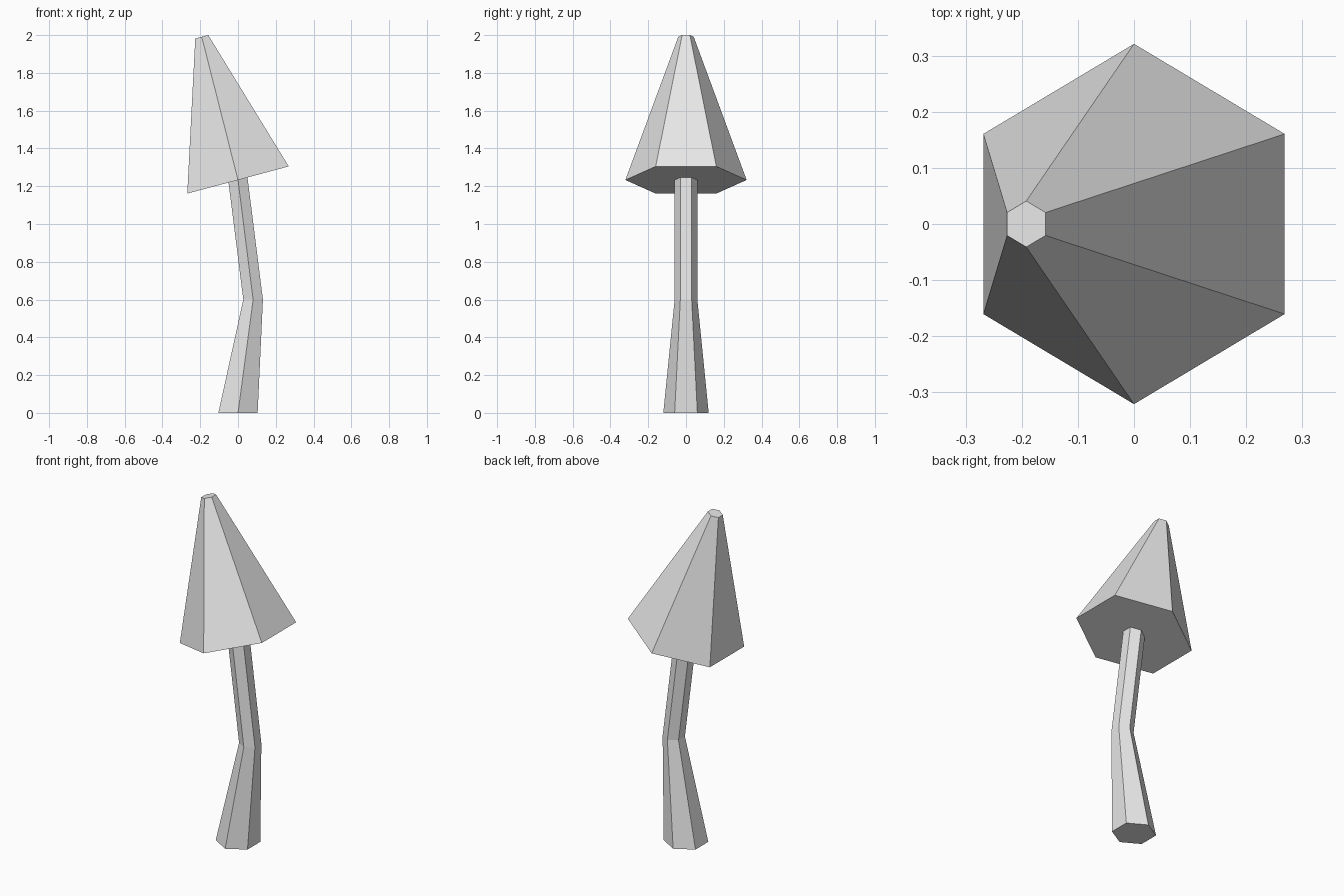
import bpy
import bmesh
from math import radians
from mathutils import Matrix, Vector

SIDES = 6

cube = bpy.data.objects.get("Cube")
if cube:
    bpy.data.objects.remove(cube, do_unlink=True)

grey = bpy.data.materials.new("light_grey")
grey.use_nodes = True
grey.diffuse_color = (0.8, 0.8, 0.8, 1)
grey.node_tree.nodes["Principled BSDF"].inputs["Base Color"].default_value = (0.8, 0.8, 0.8, 1)


def loft(name, rings, close_top=True):
    """Join six-sided rings given as (x, z, radius, tilt in degrees)."""
    bm = bmesh.new()
    loops = []
    for x, z, radius, tilt in rings:
        turn = Matrix.Rotation(radians(-tilt), 3, 'Y')
        loop = []
        for i in range(SIDES):
            spoke = Matrix.Rotation(radians(360 * i / SIDES), 3, 'Z') @ Vector((0, radius, 0))
            loop.append(bm.verts.new(turn @ spoke + Vector((x, 0, z))))
        loops.append(loop)
    for low, high in zip(loops, loops[1:]):
        for i in range(SIDES):
            j = (i + 1) % SIDES
            bm.faces.new((low[i], low[j], high[j], high[i]))
    bm.faces.new(loops[0][::-1])
    if close_top:
        bm.faces.new(loops[-1])
    mesh = bpy.data.meshes.new(name)
    bm.to_mesh(mesh)
    bm.free()
    mesh.materials.append(grey)
    obj = bpy.data.objects.new(name, mesh)
    bpy.context.collection.objects.link(obj)
    return obj


# Bent stem, tapering up to the knee; its open top meets the underside of the cap
loft("stem", [(0, 0, 0.12, 0), (0.08, 0.6, 0.06, 0), (0, 1.233, 0.06, 15)], close_top=False)

# Leaning cap with a small blunt tip
loft("cap", [(0, 1.233, 0.321, 15), (-0.192, 1.991, 0.041, 15)])
